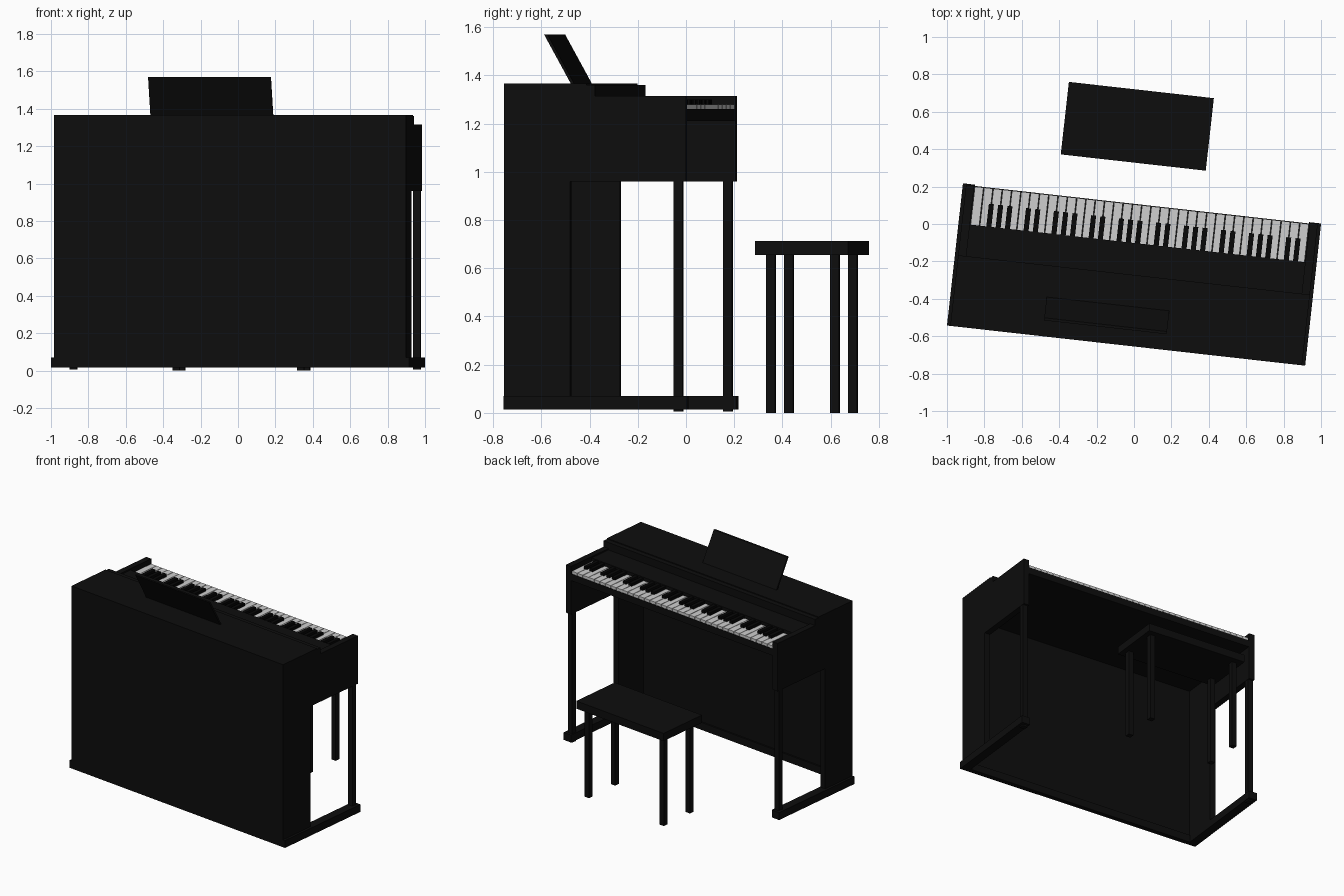
import bpy, bmesh, math
from mathutils import Matrix

cube = bpy.data.objects.get("Cube")
if cube:
    bpy.data.objects.remove(cube, do_unlink=True)


def material(name, rgb, rough=0.6):
    m = bpy.data.materials.new(name)
    m.use_nodes = True
    m.diffuse_color = (*rgb, 1)
    m.roughness = rough
    bsdf = m.node_tree.nodes["Principled BSDF"]
    bsdf.inputs["Base Color"].default_value = (*rgb, 1)
    bsdf.inputs["Roughness"].default_value = rough
    return m


BLACK_WOOD = material("black wood", (0.004, 0.004, 0.004))
KEY_BLACK = material("key black", (0.002, 0.002, 0.002))
KEY_WHITE = material("key white", (0.62, 0.62, 0.62))

# The whole set stands slightly turned; parts are laid out in this frame
# with x along the keyboard and +y towards the player
FRAME = Matrix.Translation((0, -0.2725, 0)) @ Matrix.Rotation(math.radians(-6.4), 4, 'Z')


def finish(name, bm, mat):
    bmesh.ops.recalc_face_normals(bm, faces=bm.faces)
    me = bpy.data.meshes.new(name)
    bm.to_mesh(me)
    bm.free()
    me.materials.append(mat)
    ob = bpy.data.objects.new(name, me)
    bpy.context.collection.objects.link(ob)
    ob.matrix_world = FRAME
    return ob


def add_box(bm, x0, x1, y0, y1, z0, z1):
    mat = Matrix.Translation(((x0 + x1) / 2, (y0 + y1) / 2, (z0 + z1) / 2)) \
        @ Matrix.Diagonal((x1 - x0, y1 - y0, z1 - z0, 1))
    bmesh.ops.create_cube(bm, size=1, matrix=mat)


def boxes(name, mat, *dims):
    bm = bmesh.new()
    for d in dims:
        add_box(bm, *d)
    return finish(name, bm, mat)


def extrude_profile(name, mat, profile, x0, x1):
    """Side profile of (y, z) points extruded along x."""
    bm = bmesh.new()
    face = bm.faces.new([bm.verts.new((x0, y, z)) for y, z in profile])
    ext = bmesh.ops.extrude_face_region(bm, geom=[face])
    verts = [g for g in ext["geom"] if isinstance(g, bmesh.types.BMVert)]
    bmesh.ops.translate(bm, verts=verts, vec=(x1 - x0, 0, 0))
    return finish(name, bm, mat)


# Cabinet ends with arms, front posts and floor rails on both sides
END = [(-0.38, 0.07), (-0.103, 0.07), (-0.103, 0.96), (0.38, 0.96),
       (0.38, 1.315), (0, 1.315), (0, 1.36), (-0.38, 1.36)]
for side, s in (("left", 1), ("right", -1)):
    extrude_profile(side + "_end_panel", BLACK_WOOD, END, s * 0.902, s * 0.946)
    a, b = sorted((s * 0.904, s * 0.944))
    boxes(side + "_front_post", BLACK_WOOD, (a, b, 0.328, 0.365, 0.005, 0.96))
    a, b = sorted((s * 0.898, s * 0.9635))
    boxes(side + "_floor_rail", BLACK_WOOD, (a, b, -0.38, 0.385, 0.015, 0.07))

# Back panel, rear rail, top and keyboard bed
boxes("rear_rail", BLACK_WOOD, (-0.9, 0.9, -0.38, -0.345, 0.015, 0.07))
boxes("back_panel", BLACK_WOOD, (-0.902, 0.902, -0.38, -0.355, 0.07, 1.21))
boxes("top_case", BLACK_WOOD, (-0.902, 0.902, -0.38, 0, 1.21, 1.36))
boxes("lid", BLACK_WOOD, (-0.946, 0.946, -0.38, -0.035, 1.36, 1.366))
boxes("control_panel", BLACK_WOOD, (-0.902, 0.902, 0, 0.17, 1.21, 1.305))
boxes("key_bed", BLACK_WOOD, (-0.902, 0.902, 0.17, 0.378, 1.21, 1.26))

# Music stand leaning backwards
extrude_profile("music_stand", BLACK_WOOD,
                [(-0.18, 1.36), (-0.166, 1.36), (-0.281, 1.57), (-0.295, 1.57)],
                -0.451, 0.209)

# Keyboard: 36 white keys, lowest note on the player's left (+x)
PITCH, COUNT = 0.05, 36
start = PITCH * COUNT / 2
white, black = bmesh.new(), bmesh.new()
for i in range(COUNT):
    x = start - i * PITCH
    add_box(white, x - PITCH + 0.002, x - 0.002, 0.17, 0.375, 1.26, 1.28)
    if i % 7 in (0, 1, 3, 4, 5) and i < COUNT - 1:
        xb = x - PITCH
        add_box(black, xb - 0.0135, xb + 0.0135, 0.17, 0.292, 1.265, 1.3)
finish("white_keys", white, KEY_WHITE)
finish("black_keys", black, KEY_BLACK)

# Bench
BX, BY = -0.071, 0.792
boxes("bench_seat", BLACK_WOOD,
      (BX - 0.39, BX + 0.39, BY - 0.195, BY + 0.195, 0.655, 0.712))
legs = []
for sx in (-1, 1):
    for sy in (-1, 1):
        x, y = BX + sx * 0.335, BY + sy * 0.133
        legs.append((x - 0.019, x + 0.019, y - 0.019, y + 0.019, 0, 0.655))
boxes("bench_legs", BLACK_WOOD, *legs)
